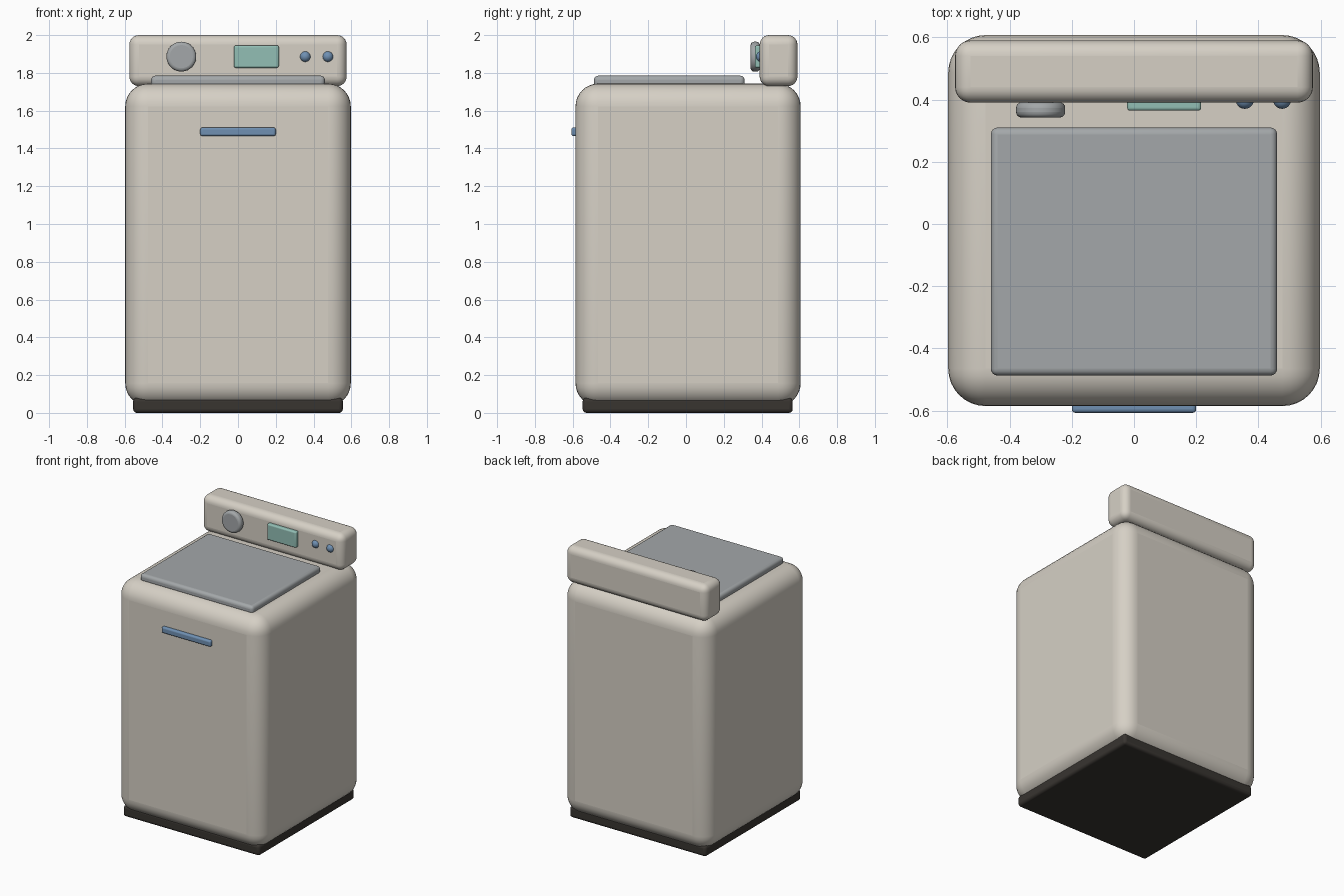
import bpy
import math

if "Cube" in bpy.data.objects:
    bpy.data.objects.remove(bpy.data.objects["Cube"])


def material(name, rgb):
    m = bpy.data.materials.new(name)
    m.diffuse_color = (*rgb, 1)
    m.use_nodes = True
    m.node_tree.nodes["Principled BSDF"].inputs["Base Color"].default_value = m.diffuse_color
    return m


CREAM = material("cream_enamel", (0.67, 0.63, 0.56))
STEEL = material("steel", (0.37, 0.39, 0.40))
BLUE = material("blue_trim", (0.16, 0.28, 0.45))
GLASS = material("green_glass", (0.29, 0.52, 0.46))
DARK = material("dark_rubber", (0.04, 0.035, 0.03))


def finish(name, mat, bevel=0, segments=4):
    ob = bpy.context.object
    ob.name = name
    ob.data.materials.append(mat)
    if bevel:
        mod = ob.modifiers.new("rounding", 'BEVEL')
        mod.width = bevel
        mod.segments = segments
        mod.limit_method = 'ANGLE'
        mod.angle_limit = math.radians(40)
    bpy.ops.object.shade_smooth_by_angle(angle=math.radians(40))
    return ob


def rounded_box(name, x, y, z, mat, bevel, segments=4):
    """Box from (min, max) pairs on each axis with rounded edges."""
    spans = (x, y, z)
    bpy.ops.mesh.primitive_cube_add(size=1, location=[(a + b) / 2 for a, b in spans])
    ob = bpy.context.object
    ob.scale = [b - a for a, b in spans]
    bpy.ops.object.transform_apply(location=False, rotation=False, scale=True)
    return finish(name, mat, bevel, segments)


# Plinth, cabinet and lid
rounded_box("plinth", (-0.555, 0.555), (-0.547, 0.565), (0, 0.08), DARK, 0.02)
rounded_box("cabinet", (-0.597, 0.597), (-0.585, 0.607), (0.037, 1.743), CREAM, 0.12, 8)
rounded_box("lid", (-0.46, 0.46), (-0.487, 0.31), (1.725, 1.785), STEEL, 0.022)

# Control panel with its display
rounded_box("control_panel", (-0.575, 0.575), (0.39, 0.59), (1.73, 2.0), CREAM, 0.05, 6)
rounded_box("display", (-0.022, 0.216), (0.364, 0.41), (1.827, 1.945), GLASS, 0.01)

# Front handle
rounded_box("front_handle", (-0.2, 0.2), (-0.607, -0.565), (1.465, 1.511), BLUE, 0.012)

# Dial
bpy.ops.mesh.primitive_cylinder_add(vertices=40, radius=0.079, depth=0.049,
                                    location=(-0.3, 0.3665, 1.886),
                                    rotation=(math.pi / 2, 0, 0))
finish("dial", STEEL, 0.018)

# Round buttons
for i, x in enumerate((0.356, 0.476)):
    bpy.ops.mesh.primitive_uv_sphere_add(segments=24, ring_count=14, radius=0.029,
                                         location=(x, 0.399, 1.886))
    finish(f"button_{i + 1}", BLUE)
